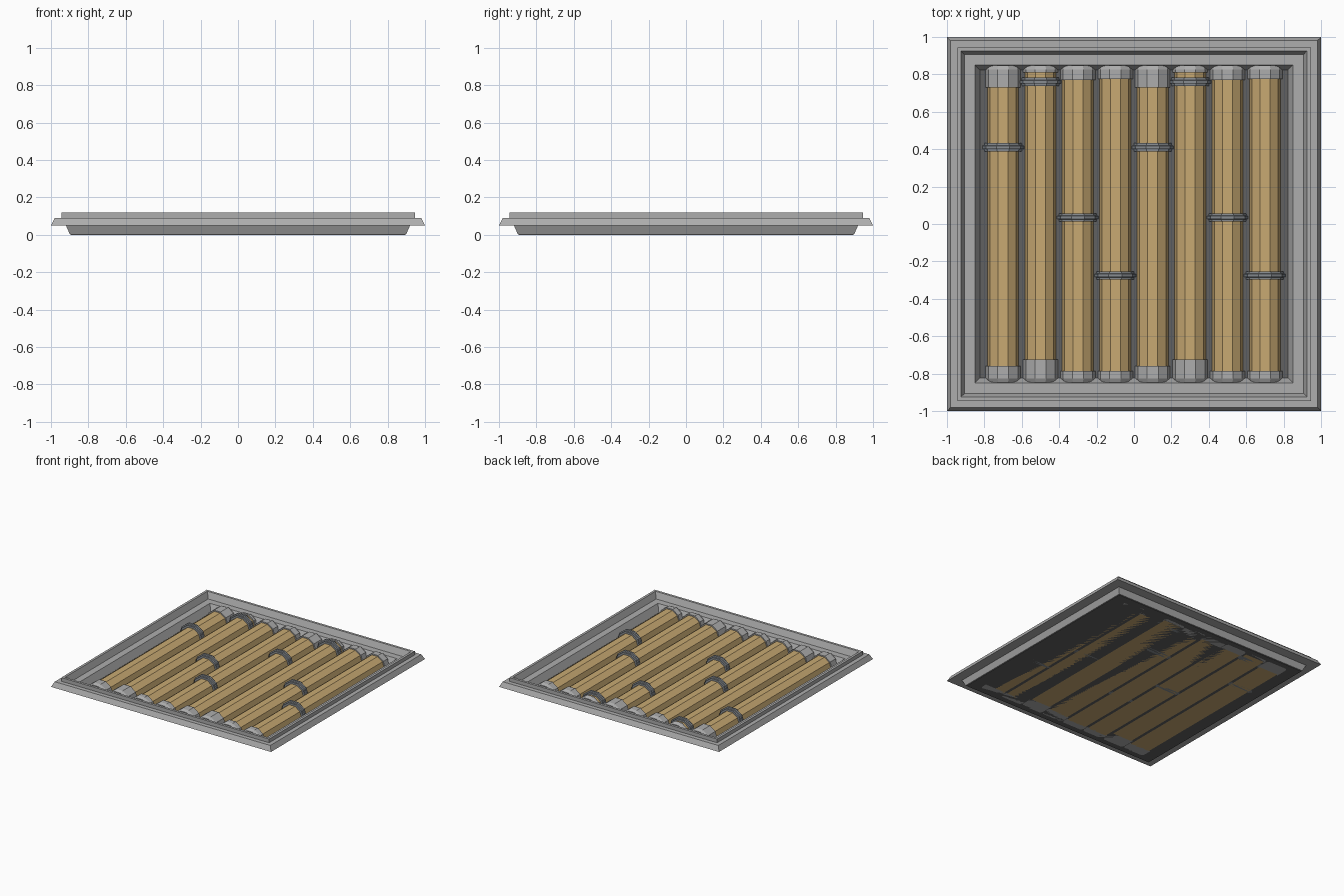
import bpy, bmesh
from math import sin, cos, pi

if "Cube" in bpy.data.objects:
    bpy.data.objects.remove(bpy.data.objects["Cube"])


def material(name, rgb):
    m = bpy.data.materials.new(name)
    m.diffuse_color = (*rgb, 1)
    m.use_nodes = True
    m.node_tree.nodes["Principled BSDF"].inputs["Base Color"].default_value = m.diffuse_color
    return m


def make_object(name, bm, mat):
    bmesh.ops.recalc_face_normals(bm, faces=bm.faces)
    mesh = bpy.data.meshes.new(name)
    bm.to_mesh(mesh)
    bm.free()
    mesh.materials.append(mat)
    ob = bpy.data.objects.new(name, mesh)
    bpy.context.collection.objects.link(ob)
    return ob


def bridge(bm, a, b):
    n = len(a)
    for i in range(n):
        bm.faces.new((a[i], a[(i + 1) % n], b[(i + 1) % n], b[i]))


def square_frame(name, profile, mat):
    """Sweep a closed (half width, z) profile around a square."""
    bm = bmesh.new()
    rings = [[bm.verts.new((sx * h, sy * h, z))
              for sx, sy in ((-1, -1), (1, -1), (1, 1), (-1, 1))]
             for h, z in profile]
    for i, ring in enumerate(rings):
        bridge(bm, ring, rings[(i + 1) % len(rings)])
    return make_object(name, bm, mat)


def half_tube(name, x, sections, mat):
    """Loft half ten-sided sections (y, radius) along y, resting on z = 0."""
    bm = bmesh.new()
    rings = [[bm.verts.new((x + r * cos(k * pi / 5), y, r * sin(k * pi / 5)))
              for k in range(6)] for y, r in sections]
    for a, b in zip(rings, rings[1:]):
        bridge(bm, a, b)
    bm.faces.new(rings[0])
    bm.faces.new(rings[-1])
    return make_object(name, bm, mat)


grey = material("frame_grey", (0.42, 0.42, 0.42))
dark = material("floor_dark", (0.12, 0.12, 0.12))
band_grey = material("band_grey", (0.25, 0.27, 0.29))
brown = material("pipe_brown", (0.58, 0.40, 0.17))

# Stepped outer frame with raised rim, ledge and sloping inner wall
square_frame("frame", [
    (0.90, 0.004), (0.92, 0.05), (1.0, 0.05), (0.98, 0.09), (0.945, 0.09),
    (0.945, 0.12), (0.925, 0.12), (0.905, 0.07), (0.85, 0.07), (0.82, 0.004),
], grey)

# Floor plate
bm = bmesh.new()
bmesh.ops.create_cube(bm, size=1)
bmesh.ops.scale(bm, vec=(1.79, 1.79, 0.01), verts=bm.verts)
bmesh.ops.translate(bm, vec=(0, 0, 0.005), verts=bm.verts)
make_object("floor", bm, dark)

# Four pipe variants repeated twice: (front end, back end, band position)
variants = [(-0.76, 0.73, 0.41), (-0.725, 0.81, 0.76),
            (-0.785, 0.77, 0.035), (-0.785, 0.775, -0.275)]
END = 0.848
for i in range(8):
    x = -0.705 + 0.2 * i + 0.005
    front, back, band = variants[i % 4]
    half_tube(f"pipe_{i + 1}", x, [(front - 0.01, 0.087), (back + 0.01, 0.087)], brown)
    # Sleeves at both ends, tapering towards the frame
    for side, y in (("front", front), ("back", back)):
        s = -1 if y < 0 else 1
        half_tube(f"sleeve_{side}_{i + 1}", x,
                  [(y, 0.097), (s * 0.825, 0.097), (s * END, 0.085)], grey)
    # Raised clamp band
    half_tube(f"clamp_band_{i + 1}", x,
              [(band - 0.022, 0.103), (band - 0.010, 0.104), (band - 0.008, 0.114),
               (band + 0.008, 0.114), (band + 0.010, 0.104), (band + 0.022, 0.103)],
              band_grey)
